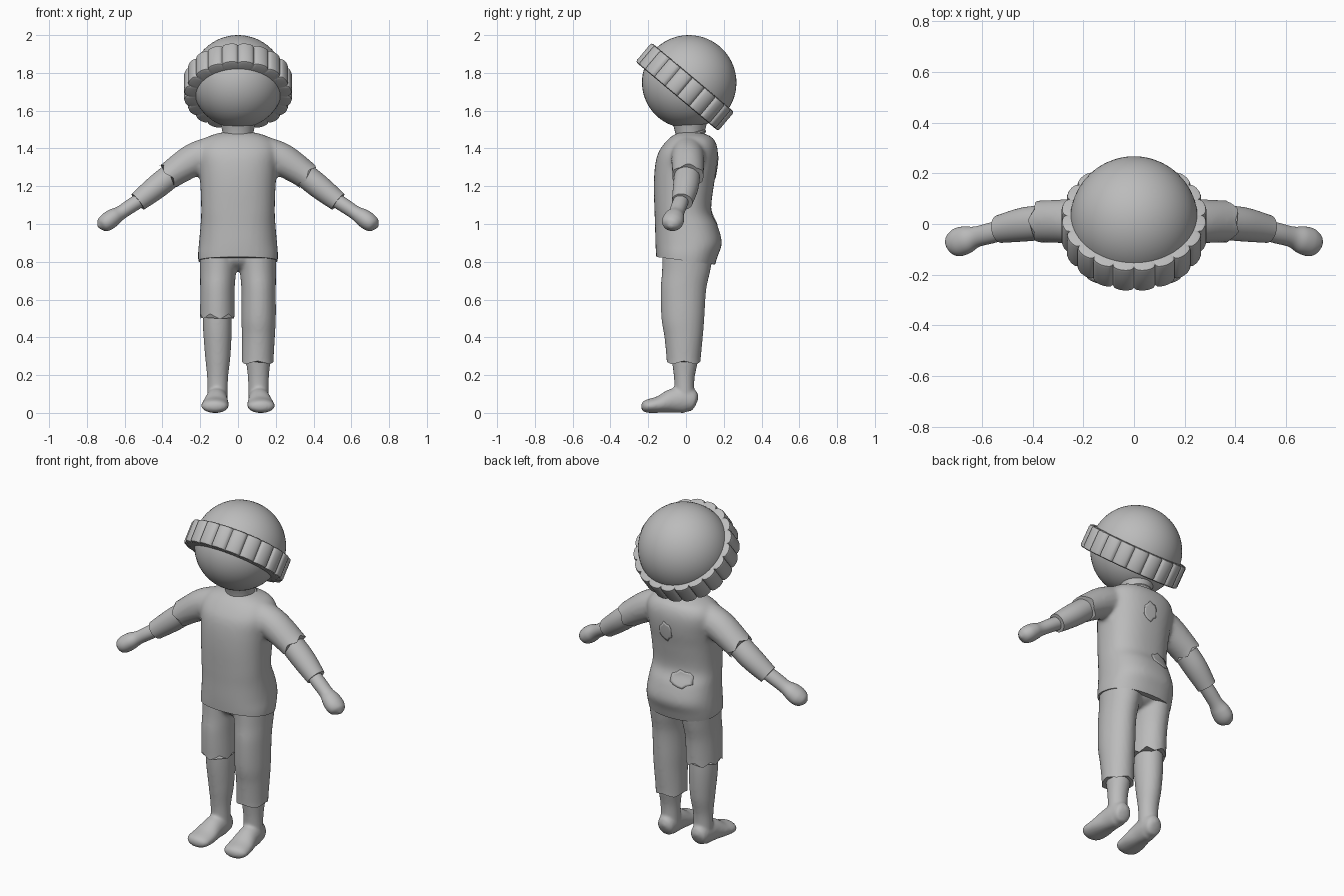
import bpy, bmesh, math
from mathutils import Vector, Matrix
from mathutils.bvhtree import BVHTree

cube = bpy.data.objects.get("Cube")
if cube:
    bpy.data.objects.remove(cube)

grey = bpy.data.materials.new("plain grey")
grey.use_nodes = True
grey.diffuse_color = (0.5, 0.5, 0.5, 1)
grey.node_tree.nodes["Principled BSDF"].inputs["Base Color"].default_value = (0.5, 0.5, 0.5, 1)
parts = []


def finish(name, bm):
    """Turn a bmesh into a named, coloured object."""
    bmesh.ops.recalc_face_normals(bm, faces=bm.faces)
    mesh = bpy.data.meshes.new(name)
    bm.to_mesh(mesh)
    bm.free()
    mesh.materials.append(grey)
    obj = bpy.data.objects.new(name, mesh)
    bpy.context.collection.objects.link(obj)
    parts.append(obj)
    return obj


def spline(rows, steps=6):
    """Catmull-Rom interpolation of section rows."""
    rows = [Vector(r) for r in rows]
    out = []
    for i in range(len(rows) - 1):
        a, b = rows[max(i - 1, 0)], rows[i]
        c, d = rows[i + 1], rows[min(i + 2, len(rows) - 1)]
        for k in range(steps):
            t = k / steps
            out.append(b + (c - a) * (t / 2) + (a * 2 - b * 5 + c * 4 - d) * (t * t / 2)
                       + (b * 3 - a - c * 3 + d) * (t ** 3 / 2))
    return out + [rows[-1]]


def tube(bm, rows, ref, side=1, upright=False, power=1.0, sides=40):
    """Loft of oval sections: centre x y z, half size along ref, other half size."""
    secs = spline(rows)
    centres = [Vector((r[0] * side, r[1], r[2])) for r in secs]
    rings = []
    for i, (c, r) in enumerate(zip(centres, secs)):
        t = (centres[min(i + 1, len(secs) - 1)] - centres[max(i - 1, 0)]).normalized()
        if upright:
            t = Vector((0, 0, 1))
        u = Vector(ref)
        u = (u - t * u.dot(t)).normalized()
        v = t.cross(u)
        ring = []
        for k in range(sides):
            co, si = math.cos(math.tau * k / sides), math.sin(math.tau * k / sides)
            co, si = (math.copysign(abs(w) ** power, w) for w in (co, si))
            ring.append(bm.verts.new(c + u * (co * r[3]) + v * (si * r[4])))
        rings.append(ring)
    for a, b in zip(rings, rings[1:]):
        for k in range(sides):
            j = (k + 1) % sides
            bm.faces.new((a[k], a[j], b[j], b[k]))
    bm.faces.new(rings[0][::-1])
    bm.faces.new(rings[-1])


def fuse(obj, voxel, rounds):
    """Melt overlapping volumes into one soft surface."""
    remesh = obj.modifiers.new("fuse", "REMESH")
    remesh.mode = "VOXEL"
    remesh.voxel_size = voxel
    soft = obj.modifiers.new("soften", "SMOOTH")
    soft.factor, soft.iterations = 0.5, rounds
    bpy.context.view_layer.objects.active = obj
    for m in ("fuse", "soften"):
        bpy.ops.object.modifier_apply(modifier=m)


def cut(obj, point, normal, keep, jag=0.0, teeth=5):
    """Trim cloth with a plane, leaving a ragged edge."""
    bm = bmesh.new()
    bm.from_mesh(obj.data)
    n, p = Vector(normal).normalized(), Vector(point)
    verts = [v for v in bm.verts if keep(v.co)]
    chosen = set(verts)
    faces = [f for f in bm.faces if all(v in chosen for v in f.verts)]
    edges = list({e for f in faces for e in f.edges})
    bmesh.ops.bisect_plane(bm, geom=verts + edges + faces, plane_co=p, plane_no=n, clear_outer=True)
    rim = [e for e in bm.edges if e.is_boundary]
    u = n.orthogonal().normalized()
    w = n.cross(u)
    for v in {v for e in rim for v in e.verts}:
        d = v.co - p
        turn = math.atan2(d.dot(w), d.dot(u)) / math.tau
        v.co += n * (jag * abs((turn * teeth) % 1 * 2 - 1))
    bmesh.ops.holes_fill(bm, edges=rim, sides=0)
    bmesh.ops.recalc_face_normals(bm, faces=bm.faces)
    bm.to_mesh(obj.data)
    bm.free()


def depth_rows(rows):
    """Rows of x, z, half width, front y, back y become tube sections."""
    return [(x, (f + b) / 2, z, a, (b - f) / 2) for x, z, a, f, b in rows]


# Shirt: torso and sleeves fused, then trimmed at hem and sleeve ends
bm = bmesh.new()
tube(bm, depth_rows([
    (0, 0.74, .205, -.150, .140), (0, 0.83, .212, -.158, .168), (0, 0.90, .207, -.162, .190),
    (0, 0.99, .199, -.164, .168), (0, 1.07, .195, -.167, .134), (0, 1.20, .199, -.170, .147),
    (0, 1.30, .207, -.165, .164), (0, 1.37, .215, -.150, .169), (0, 1.42, .205, -.120, .162),
    (0, 1.46, .165, -.082, .137), (0, 1.485, .09, -.04, .08)]), (1, 0, 0), upright=True, power=0.85)
for s in (1, -1):
    tube(bm, [(.12, .01, 1.385, .088, .085), (.235, .01, 1.34, .088, .087),
              (.365, .01, 1.255, .083, .073), (.46, 0, 1.18, .08, .07)], (0, 1, 0), s)
shirt = finish("shirt", bm)
fuse(shirt, 0.012, 8)
cut(shirt, (0, 0, .805), (0, -.13, -1), lambda c: c.z < .9)
for s in (1, -1):
    cut(shirt, (.355 * s, .01, 1.262), (.8 * s, 0, -.6), lambda c: c.x * s > .26, .025)

# Neck and collar
bm = bmesh.new()
tube(bm, [(0, .02, 1.38, .085, .08), (0, .02, 1.47, .08, .075), (0, .02, 1.56, .10, .10)],
     (1, 0, 0), upright=True)
finish("neck", bm)
bm = bmesh.new()
loop = []
for i in range(48):
    a = math.tau * i / 48
    ring = []
    for k in range(8):
        b = math.tau * k / 8
        r = .09 + .011 * math.cos(b)
        y = r * math.sin(a)
        ring.append(bm.verts.new((r * math.cos(a), y + .005, 1.462 + y * .3 + .012 * math.sin(b))))
    loop.append(ring)
for i in range(48):
    for k in range(8):
        a, b, j = loop[i], loop[(i + 1) % 48], (k + 1) % 8
        bm.faces.new((a[k], b[k], b[j], a[j]))
finish("collar", bm)

# Trousers: seat and two legs fused, one leg torn short
bm = bmesh.new()
bmesh.ops.create_uvsphere(bm, u_segments=32, v_segments=16, radius=1, matrix=
                          Matrix.Translation((0, .01, .83)) @ Matrix.Diagonal((.18, .125, .08, 1)))
for s in (1, -1):
    tube(bm, depth_rows([
        (.10, .84, .105, -.125, .145), (.105, .75, .096, -.127, .128), (.109, .65, .091, -.134, .107),
        (.109, .50, .091, -.130, .097), (.108, .40, .087, -.114, .089), (.104, .27, .084, -.102, .077),
        (.104, .18, .084, -.10, .077)]), (1, 0, 0), s, upright=True)
trousers = finish("trousers", bm)
fuse(trousers, 0.01, 5)
cut(trousers, (-.109, -.01, .525), (0, 0, -1), lambda c: c.x < 0 and c.z < .62, .028, 7)
cut(trousers, (.104, -.01, .275), (0, 0, -1), lambda c: c.x > 0 and c.z < .4, .018, 4)

for s, label in ((1, "left"), (-1, "right")):
    # Undersleeve
    bm = bmesh.new()
    tube(bm, [(.29, .01, 1.31, .065, .062), (.42, 0, 1.205, .068, .064),
              (.53, -.02, 1.118, .055, .053)], (0, 1, 0), s)
    finish(label + "_undersleeve", bm)
    # Wrist and mitten-shaped hand
    bm = bmesh.new()
    tube(bm, [(.48, -.015, 1.15, .038, .038), (.56, -.035, 1.1, .041, .038),
              (.62, -.05, 1.06, .041, .037), (.66, -.062, 1.035, .054, .046),
              (.695, -.072, 1.01, .056, .047), (.722, -.078, .995, .041, .036),
              (.738, -.083, .985, .010, .009)], (0, 1, 0), s)
    finish(label + "_hand", bm)
    # Bare leg and foot
    bm = bmesh.new()
    tube(bm, depth_rows([(.11, .60, .076, -.10, .075), (.109, .45, .076, -.095, .078),
                         (.107, .30, .067, -.078, .068), (.108, .18, .055, -.063, .045),
                         (.109, .05, .054, -.06, .044)]), (1, 0, 0), s, upright=True)
    tube(bm, [(.108, .055, .05, .015, .02), (.108, .043, .055, .045, .05),
              (.11, 0, .070, .055, .070), (.114, -.07, .064, .06, .064),
              (.119, -.14, .045, .071, .045), (.124, -.20, .036, .070, .036),
              (.126, -.225, .035, .052, .027), (.127, -.237, .035, .015, .01)], (1, 0, 0), s)
    fuse(finish(label + "_leg", bm), 0.008, 6)

# Head and knitted hat
tilt = Matrix.Rotation(math.radians(-40), 4, "X")
bm = bmesh.new()
bmesh.ops.create_uvsphere(bm, u_segments=48, v_segments=32, radius=.243,
                          matrix=Matrix.Translation((0, .01, 1.75)))
finish("head", bm)
bm = bmesh.new()
bmesh.ops.create_uvsphere(bm, u_segments=48, v_segments=32, radius=.252,
                          matrix=Matrix.Translation((0, .015, 1.748)) @ tilt)
bmesh.ops.bisect_plane(bm, geom=bm.verts[:] + bm.edges[:] + bm.faces[:], plane_co=(0, -.008, 1.726),
                       plane_no=tilt @ Vector((0, 0, -1)), clear_outer=True)
finish("hat_crown", bm)

# Ribbed hat band
bm = bmesh.new()
place = Matrix.Translation((0, -.006, 1.726)) @ tilt
loop = []
for i in range(240):
    a = math.tau * i / 240
    r = .270 + .018 * abs(math.sin(10 * a)) ** .4
    section = [(.22, -.066), (r - .012, -.066), (r - .003, -.062), (r, -.052),
               (r, .052), (r - .003, .062), (r - .012, .066), (.22, .066)]
    loop.append([bm.verts.new(place @ Vector((q * math.cos(a), q * math.sin(a), h))) for q, h in section])
for i in range(240):
    a, b = loop[i], loop[(i + 1) % 240]
    for k in range(8):
        j = (k + 1) % 8
        bm.faces.new((a[k], b[k], b[j], a[j]))
finish("hat_band", bm)

# Ragged patches lying on the back of the shirt
shell = bmesh.new()
shell.from_mesh(shirt.data)
tree = BVHTree.FromBMesh(shell)
shell.free()
for name, cx, cz, w, h in (("lower_patch", -.07, 1.03, .065, .045), ("upper_patch", .02, 1.3, .04, .055)):
    bm = bmesh.new()

    def drop(x, z):
        hit = tree.ray_cast(Vector((x, 1, z)), Vector((0, -1, 0)))[0]
        return bm.verts.new(hit + Vector((0, .001, 0)))

    rings = [[drop(cx + w * q * (1 + .12 * math.sin(k * 2.6)) * math.cos(math.tau * k / 14),
                   cz + h * q * (1 + .12 * math.sin(k * 2.6)) * math.sin(math.tau * k / 14))
              for k in range(14)] for q in (.25, .5, .75, 1)]
    bm.faces.new(rings[0])
    for a, b in zip(rings, rings[1:]):
        for k in range(14):
            j = (k + 1) % 14
            bm.faces.new((a[k], a[j], b[j], b[k]))
    plate = finish(name, bm).modifiers.new("thickness", "SOLIDIFY")
    plate.thickness, plate.offset = .005, 0

# Soft shading with crisp cloth edges
for obj in parts:
    if not obj.data.materials:
        obj.data.materials.append(grey)
    obj.select_set(True)
bpy.context.view_layer.objects.active = shirt
bpy.ops.object.shade_smooth_by_angle(angle=math.radians(40))
